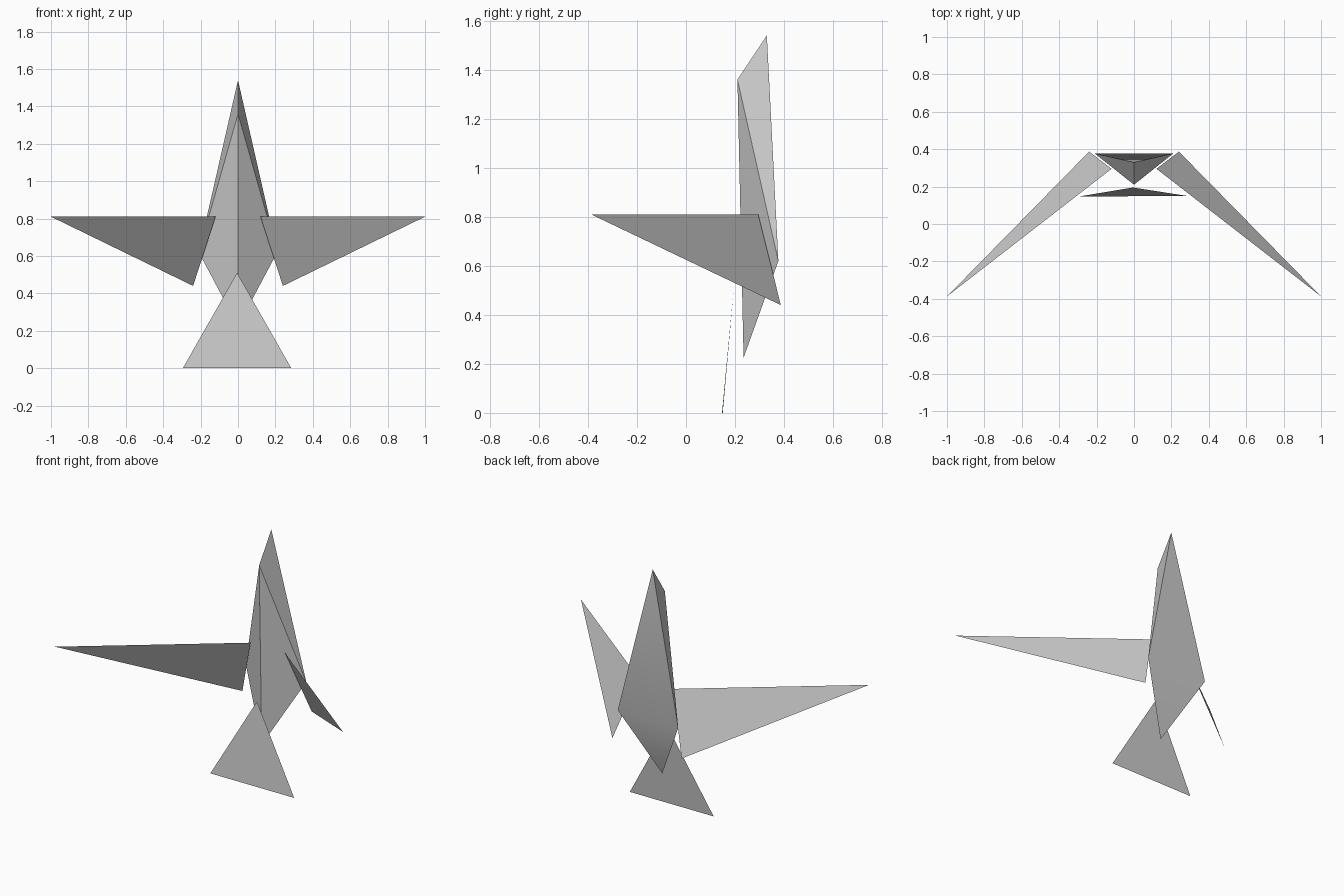
import bpy
import math

cube = bpy.data.objects.get("Cube")
if cube:
    bpy.data.objects.remove(cube, do_unlink=True)

# Single paper colour
GREY = (0.6, 0.6, 0.6, 1.0)
paper = bpy.data.materials.new("paper grey")
paper.use_nodes = True
paper.diffuse_color = GREY
bsdf = next(n for n in paper.node_tree.nodes if n.type == 'BSDF_PRINCIPLED')
bsdf.inputs["Base Color"].default_value = GREY


def add_part(name, verts, faces):
    mesh = bpy.data.meshes.new(name)
    mesh.from_pydata(verts, [], faces)
    mesh.update()
    mesh.materials.append(paper)
    obj = bpy.data.objects.new(name, mesh)
    bpy.context.collection.objects.link(obj)
    return obj


# Body: folded shape with a front ridge and a broad back
body = add_part("body", [
    (0, 0.21, 1.36),        # 0 ridge top
    (0, 0.235, 0.225),      # 1 bottom tip
    (0, 0.33, 1.54),        # 2 head tip
    (0.21, 0.377, 0.62),    # 3 left corner
    (-0.21, 0.377, 0.62),   # 4 right corner
], [
    (0, 1, 3), (0, 4, 1),   # front
    (0, 3, 2), (0, 2, 4),   # shoulders
    (2, 3, 4), (1, 4, 3),   # back
])
bpy.ops.object.select_all(action='DESELECT')
body.select_set(True)
bpy.context.view_layer.objects.active = body
bpy.ops.object.shade_smooth_by_angle(angle=math.radians(30))

# Wings: mirrored single sheets sweeping forward
for side, name in ((1, "left_wing"), (-1, "right_wing")):
    tri = (0, 1, 2) if side > 0 else (0, 2, 1)
    add_part(name, [(side * 1.0, -0.387, 0.81),
                    (side * 0.12, 0.295, 0.81),
                    (side * 0.24, 0.387, 0.44)], [tri])

# Tail: one fanned sheet
add_part("tail", [(-0.005, 0.195, 0.51),
                  (-0.295, 0.147, 0.0),
                  (0.285, 0.15, 0.0)], [(0, 1, 2)])
